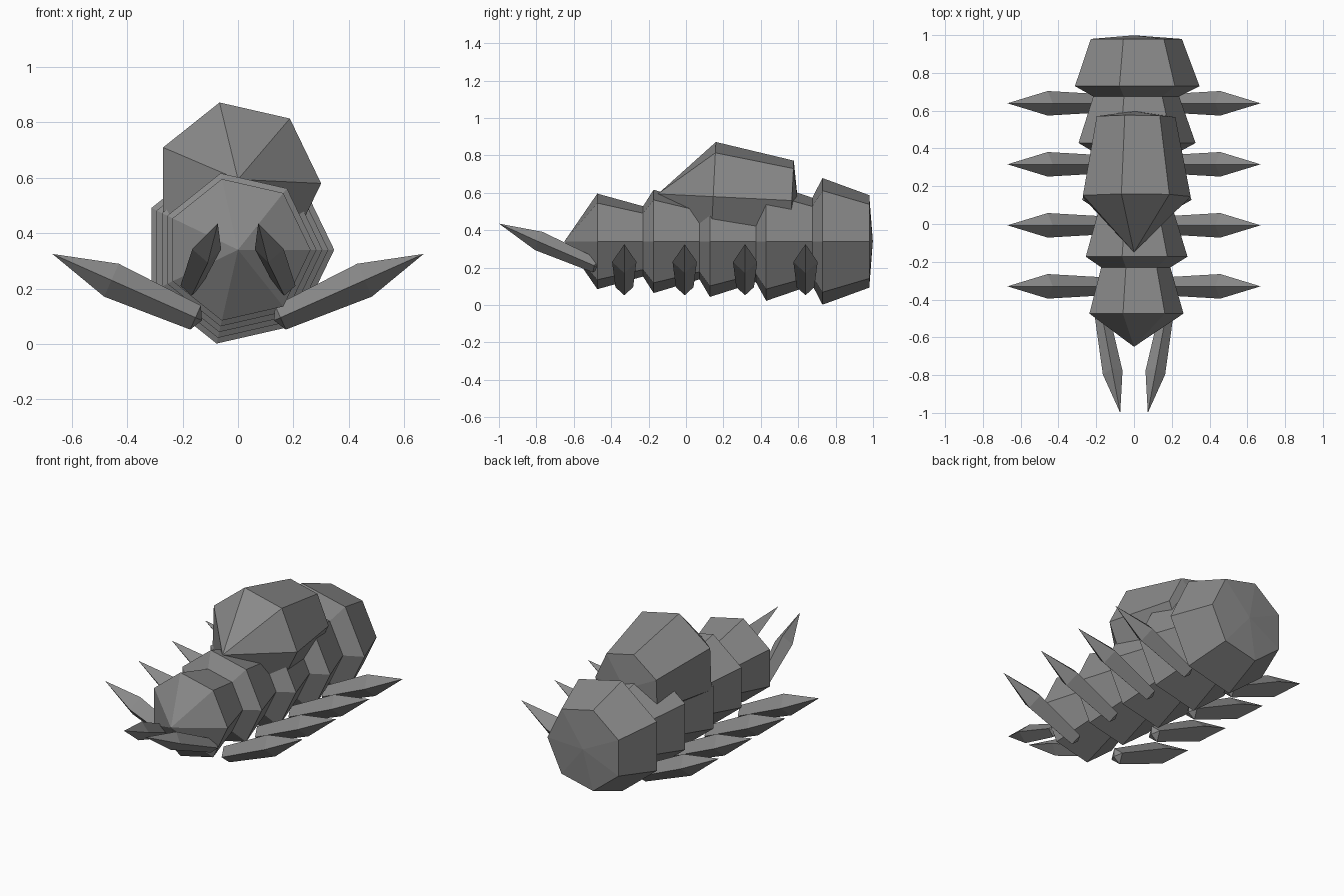
import bpy, bmesh, math
from mathutils import Vector

if "Cube" in bpy.data.objects:
    bpy.data.objects.remove(bpy.data.objects["Cube"])

shell_grey = bpy.data.materials.new("shell grey")
shell_grey.diffuse_color = (0.25, 0.25, 0.25, 1)
shell_grey.use_nodes = True
shell_grey.node_tree.nodes["Principled BSDF"].inputs["Base Color"].default_value = shell_grey.diffuse_color


def spindle(name, tip, end, radius, sides):
    """Pointed at the tip, widest at 40% of its length, tapering to a blunt end."""
    tip, end = Vector(tip), Vector(end)
    axis = end - tip
    side = axis.cross(Vector((0, 0, 1))).normalized()
    up = side.cross(axis).normalized()
    bm = bmesh.new()
    rings = []
    for t, r in ((0.395, radius), (0.957, radius * 0.73)):
        ring = []
        for k in range(sides):
            a = 2 * math.pi * k / sides
            ring.append(bm.verts.new(tip + axis * t + (side * math.cos(a) + up * math.sin(a)) * r))
        rings.append(ring)
    point, cap = bm.verts.new(tip), bm.verts.new(end)
    wide, narrow = rings
    for k in range(sides):
        n = (k + 1) % sides
        bm.faces.new((point, wide[k], wide[n]))
        bm.faces.new((wide[k], narrow[k], narrow[n], wide[n]))
        bm.faces.new((narrow[k], cap, narrow[n]))
    bmesh.ops.recalc_face_normals(bm, faces=bm.faces[:])
    mesh = bpy.data.meshes.new(name)
    bm.to_mesh(mesh)
    bm.free()
    mesh.materials.append(shell_grey)
    obj = bpy.data.objects.new(name, mesh)
    bpy.context.collection.objects.link(obj)
    return obj


# Body: five overlapping seven-sided segments, growing towards the back
for i in range(5):
    y = -0.65 + 0.301 * i
    spindle(f"body_segment_{i + 1}", (0, y, 0.34), (0, y + 0.445, 0.34), 0.262 + 0.0213 * i, 7)

# Hump on the back, tilted slightly down to the rear
spindle("back_hump", (0, -0.15, 0.594), (0, 0.598, 0.557), 0.30, 7)

for s, label in ((1, "right"), (-1, "left")):
    # Four legs a side, sweeping out and up to a point
    for i in range(4):
        y = -0.33 + 0.323 * i
        spindle(f"leg_{label}_{i + 1}", (s * 0.67, y, 0.325), (s * 0.13, y, 0.085), 0.065, 4)
    # Front mandible
    spindle(f"mandible_{label}", (s * 0.073, -1.0, 0.435), (s * 0.174, -0.46, 0.20), 0.053, 4)
